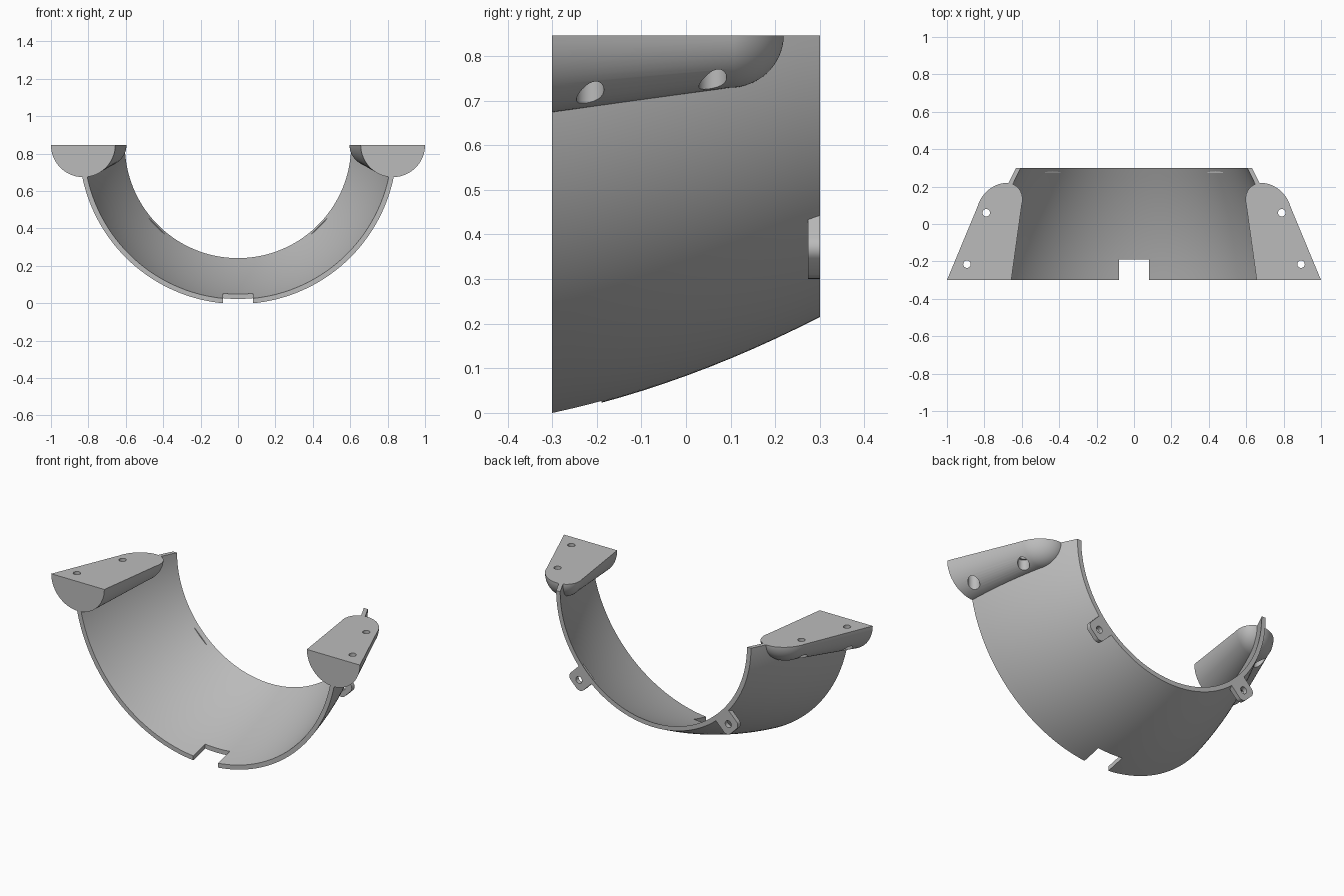
import bpy, bmesh
from math import sin, cos, pi, radians
from mathutils import Matrix

cube = bpy.data.objects.get("Cube")
if cube:
    bpy.data.objects.remove(cube, do_unlink=True)

H = 0.846          # height of the flat top plane, also the shell axis
WALL = 0.026

grey = bpy.data.materials.new("plain_grey")
grey.use_nodes = True
grey.diffuse_color = (0.5, 0.5, 0.5, 1)
grey.node_tree.nodes["Principled BSDF"].inputs["Base Color"].default_value = (0.5, 0.5, 0.5, 1)


def finish(bm, name):
    bmesh.ops.recalc_face_normals(bm, faces=bm.faces)
    mesh = bpy.data.meshes.new(name)
    bm.to_mesh(mesh)
    bm.free()
    mesh.materials.append(grey)
    obj = bpy.data.objects.new(name, mesh)
    bpy.context.collection.objects.link(obj)
    return obj


def loft(name, rings):
    """Skin a row of closed rings and cap both ends."""
    bm = bmesh.new()
    rows = [[bm.verts.new(p) for p in ring] for ring in rings]
    for a, b in zip(rows, rows[1:]):
        for i in range(len(a)):
            j = (i + 1) % len(a)
            bm.faces.new((a[i], a[j], b[j], b[i]))
    bm.faces.new(rows[0])
    bm.faces.new(rows[-1])
    return finish(bm, name)


def activate(obj):
    bpy.ops.object.select_all(action='DESELECT')
    obj.select_set(True)
    bpy.context.view_layer.objects.active = obj


def cut(obj, cutter):
    cutter.hide_render = True
    mod = obj.modifiers.new("cut", 'BOOLEAN')
    mod.operation = 'DIFFERENCE'
    mod.solver = 'EXACT'
    mod.object = cutter
    activate(obj)
    bpy.ops.object.modifier_apply(modifier=mod.name)
    bpy.data.objects.remove(cutter, do_unlink=True)


def mirror_x(obj):
    mod = obj.modifiers.new("mirror", 'MIRROR')
    mod.use_mirror_merge = False
    activate(obj)
    bpy.ops.object.modifier_apply(modifier=mod.name)


def smooth(obj):
    activate(obj)
    bpy.ops.object.shade_smooth_by_angle(angle=radians(30))


def rod(radius, z0, z1, x, y):
    """Upright round cutter."""
    return loft("cutter", [[(x + radius * cos(2 * pi * i / 32), y + radius * sin(2 * pi * i / 32), z)
                            for i in range(32)] for z in (z0, z1)])


# Half shell: curved wall profile swept through half a turn about the y axis
def outer_radius(y):
    return 0.763 - 0.365 * y - 0.25 * y * y


ys = [-0.3 + 0.05 * i for i in range(13)]
wall = [(outer_radius(y), y) for y in ys] + [(outer_radius(y) - WALL, y) for y in reversed(ys)]
STEPS = 96
shell = loft("half_shell", [[(-r * cos(pi * k / STEPS), y, H - r * sin(pi * k / STEPS)) for r, y in wall]
                            for k in range(STEPS + 1)])

# Front notch
bm = bmesh.new()
bmesh.ops.create_cube(bm, size=1, matrix=Matrix.Translation((0, -0.29, 0.05)) @ Matrix.Diagonal((0.16, 0.2, 0.4, 1)))
cut(shell, finish(bm, "notch_cutter"))
smooth(shell)

# Mounting lugs: tapering half-round bodies with a domed rear end
sections = [(-0.3, 0.828, 0.172), (0.097, 0.718, 0.117)]
for k in range(1, 17):
    t = radians(89) * k / 16
    sections.append((0.097 + 0.122 * sin(t), 0.718 - 0.034 * sin(t), 0.117 * cos(t)))
lugs = loft("mounting_lugs", [[(x - r * cos(pi * i / 32), y, H - r * sin(pi * i / 32)) for i in range(33)]
                              for y, x, r in sections])

# Screw holes with wider counterbores from below
for x, y in ((0.79, 0.06), (0.893, -0.215)):
    cut(lugs, rod(0.02, 0.5, 1, x, y))
    cut(lugs, rod(0.031, 0.5, 0.785, x, y))
mirror_x(lugs)
smooth(lugs)

# Rear tabs: rounded plates pointing outward at 45 degrees, drawn along local x
HALF, FILLET, END = 0.058, 0.032, 0.732
outline = [(0.614, HALF), (0.614, -HALF)]
for side in (-1, 1):
    for i in range(9):
        a = side * (pi / 2) * ((8 - i) / 8 if side < 0 else i / 8)
        outline.append((END - FILLET + FILLET * cos(a), side * (HALF - FILLET) + FILLET * sin(a)))
tabs = loft("rear_tabs", [[(u, v, w) for u, v in outline] for w in (-0.3, -0.274)])
cut(tabs, rod(0.02, -0.5, 0.5, 0.684, 0))
tabs.data.transform(Matrix.Translation((0, 0, H)) @ Matrix.Rotation(radians(45), 4, 'Y')
                    @ Matrix.Rotation(radians(90), 4, 'X'))
mirror_x(tabs)
smooth(tabs)
